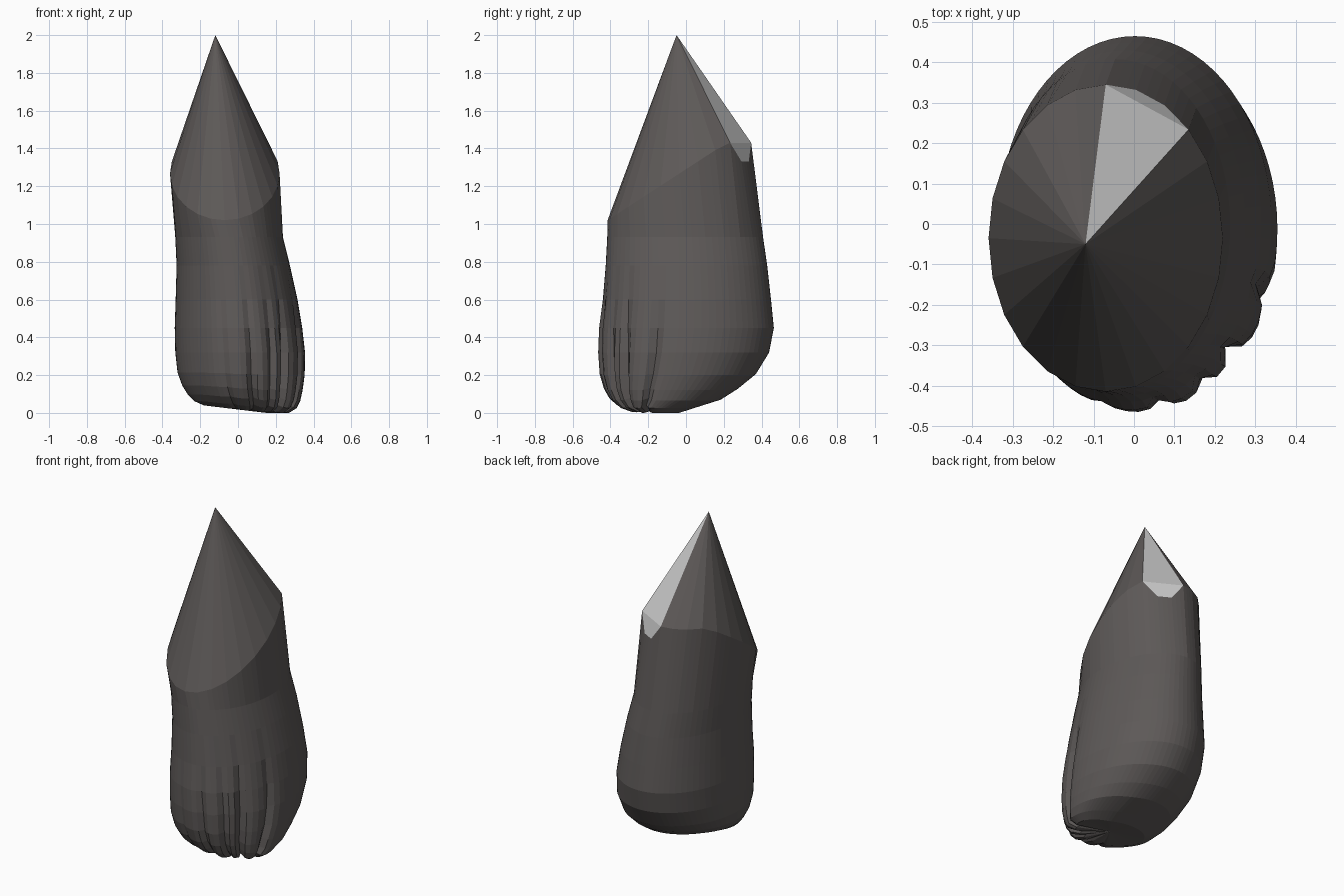
import bpy, bmesh, math

if "Cube" in bpy.data.objects:
    bpy.data.objects.remove(bpy.data.objects["Cube"])

N = 72          # outline samples (5 degrees each)
FACET = 3       # samples per cone facet (15 degrees)


def material(name, rgb):
    m = bpy.data.materials.new(name)
    m.diffuse_color = (*rgb, 1)
    m.use_nodes = True
    m.node_tree.nodes["Principled BSDF"].inputs["Base Color"].default_value = m.diffuse_color
    return m


# Body sections: z, xmin, xmax, ymin, ymax
SECTIONS = [
    (0.00, -0.18, 0.27, -0.29, -0.02),
    (0.025, -0.23, 0.31, -0.36, 0.06),
    (0.065, -0.265, 0.33, -0.405, 0.19),
    (0.12, -0.295, 0.342, -0.435, 0.275),
    (0.20, -0.32, 0.353, -0.457, 0.37),
    (0.32, -0.332, 0.355, -0.465, 0.44),
    (0.45, -0.335, 0.34, -0.46, 0.465),
    (0.60, -0.33, 0.315, -0.44, 0.45),
    (0.78, -0.325, 0.275, -0.425, 0.43),
    (0.93, -0.332, 0.238, -0.417, 0.408),
]
# Clefts between toes: angle in degrees and depth
CLEFTS = [(-105, 0.012), (-80, 0.03), (-60, 0.03), (-45, 0.045), (-20, 0.035)]
APEX = (-0.12, -0.05, 2.0)


def section_point(sec, k):
    z, x0, x1, y0, y1 = sec
    deg = k * 360 / N
    a = math.radians(deg)
    c, s = math.cos(a), math.sin(a)
    cut = 0
    for ang, depth in CLEFTS:
        d = (deg - ang + 180) % 360 - 180
        cut += depth * math.exp(-(d / 4.0) ** 2)
    fade = max(0, min(1, (0.68 - z) / 0.4))
    low = max(0, 1 - z / 0.3)
    cx, cy = (x0 + x1) / 2, (y0 + y1) / 2
    x = cx + ((x1 - x0) / 2 - cut * fade) * c
    y = cy + ((y1 - y0) / 2 - cut * fade) * s
    # sole sits a little higher on the inner side and in the clefts
    z += low * (max(0, min(0.04, (0.15 - x) * 0.12)) + cut * 0.5)
    return x, y, z


def rim_corner(deg):
    a = math.radians(deg)
    x = -0.07 + 0.29 * math.cos(a)
    y = -0.035 + 0.38 * math.sin(a)
    z = min(1.29 + 0.65 * y, 1.43)
    if deg in (60, 75):
        z = 1.33            # dip below the pale chip
    return x, y, z


def rim_point(k):
    i, t = divmod(k, FACET)
    step = 360 * FACET // N
    p, q = rim_corner(i * step % 360), rim_corner((i + 1) * step % 360)
    t /= FACET
    return [u + (v - u) * t for u, v in zip(p, q)]


bm = bmesh.new()
rings = [[bm.verts.new(section_point(s, k)) for k in range(N)] for s in SECTIONS]
rings.append([bm.verts.new(rim_point(k)) for k in range(N)])

# Leg wall
for a, b in zip(rings, rings[1:]):
    for k in range(N):
        j = (k + 1) % N
        bm.faces.new((a[k], a[j], b[j], b[k]))

# Sole
mid = bm.verts.new((0.05, -0.15, 0.02))
for k in range(N):
    bm.faces.new((mid, rings[0][(k + 1) % N], rings[0][k]))

# Pointed top, leaving out the chipped sector from 45 to 90 degrees
rim = rings[-1]
apex = bm.verts.new(APEX)
c0, c1 = 45 * N // 360, 90 * N // 360
for k in range(N):
    if not c0 <= k < c1:
        bm.faces.new((rim[k], rim[(k + 1) % N], apex))

# Pale chip: one long facet and the small ledge below it
pale = [bm.faces.new((rim[c0], rim[c1], apex))]
for k in range(c0, c1 - 1):
    pale.append(bm.faces.new((rim[k], rim[k + 1], rim[c1])))
for f in pale:
    f.material_index = 1

me = bpy.data.meshes.new("leg_with_paw")
bm.to_mesh(me)
bm.free()
me.materials.append(material("dark grey", (0.11, 0.1, 0.097)))
me.materials.append(material("pale grey", (0.6, 0.6, 0.6)))
ob = bpy.data.objects.new("leg_with_paw", me)
bpy.context.collection.objects.link(ob)
